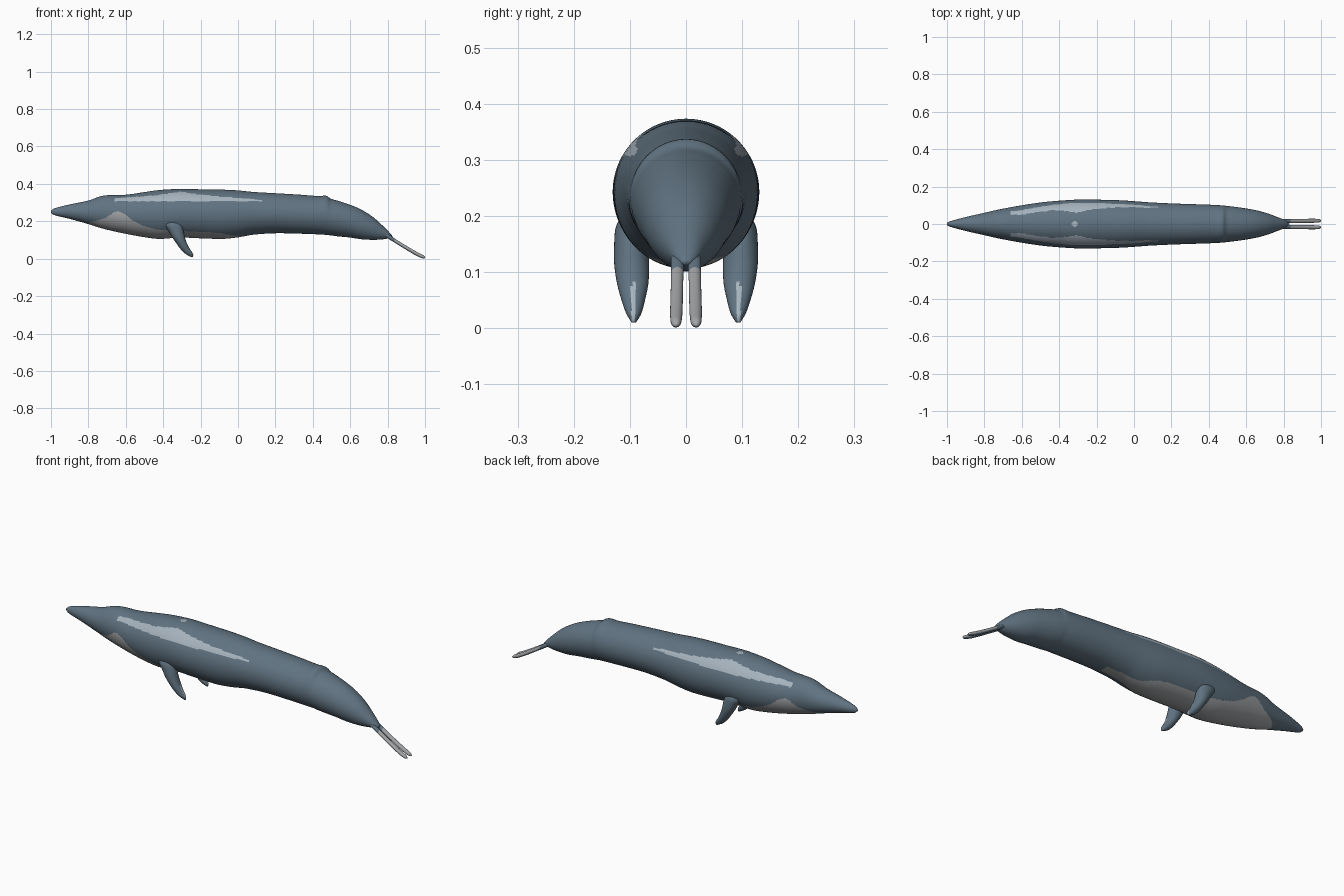
import bpy, bmesh, math
from mathutils import Vector

if "Cube" in bpy.data.objects:
    bpy.data.objects.remove(bpy.data.objects["Cube"])


def material(name, rgb):
    m = bpy.data.materials.new(name)
    m.diffuse_color = (*rgb, 1)
    m.use_nodes = True
    m.node_tree.nodes["Principled BSDF"].inputs["Base Color"].default_value = m.diffuse_color
    return m


SKIN = material("blue_grey_skin", (0.118, 0.172, 0.220))
STRIPE = material("pale_stripe", (0.38, 0.45, 0.51))
BELLY = material("pale_belly", (0.36, 0.37, 0.38))
MATS = [SKIN, STRIPE, BELLY]


def curve(keys, x):
    """Smooth interpolation of rows (x, a, b, ...), returns [a, b, ...]."""
    n = len(keys)
    i = max(k for k in range(n - 1) if keys[k][0] <= x or k == 0)
    k0, k1 = keys[i], keys[i + 1]
    kp, kn = keys[max(i - 1, 0)], keys[min(i + 2, n - 1)]
    h = k1[0] - k0[0]
    t = min(max((x - k0[0]) / h, 0), 1)
    out = []
    for a, b, p, q in zip(k0[1:], k1[1:], kp[1:], kn[1:]):
        m0 = (b - p) / (k1[0] - kp[0]) * h
        m1 = (q - a) / (kn[0] - k0[0]) * h
        out.append((2*t**3 - 3*t*t + 1) * a + (t**3 - 2*t*t + t) * m0
                   + (3*t*t - 2*t**3) * b + (t**3 - t*t) * m1)
    return out


def loft(name, rings, paint):
    """Skin closed rings, cap the ends and colour faces by a rule."""
    bm = bmesh.new()
    vs = [[bm.verts.new(p) for p in r] for r in rings]
    n = len(rings[0])
    for a, b in zip(vs, vs[1:]):
        for j in range(n):
            bm.faces.new((a[j], a[(j + 1) % n], b[(j + 1) % n], b[j]))
    bm.faces.new(vs[0])
    bm.faces.new(vs[-1])
    bmesh.ops.recalc_face_normals(bm, faces=bm.faces[:])
    for f in bm.faces:
        f.smooth = True
        f.material_index = paint(f.calc_center_median(), f.normal)
    me = bpy.data.meshes.new(name)
    bm.to_mesh(me)
    bm.free()
    for m in MATS:
        me.materials.append(m)
    ob = bpy.data.objects.new(name, me)
    bpy.context.collection.objects.link(ob)
    return ob


# Body outline: x, top z, bottom z, half width
BODY = [
    (-1.0, .255, .245, .006), (-.985, .268, .234, .014), (-.9, .290, .213, .037),
    (-.8, .311, .185, .060), (-.72, .337, .160, .078), (-.6, .342, .133, .100),
    (-.5, .356, .115, .115), (-.42, .367, .106, .123), (-.31, .373, .113, .130),
    (-.2, .371, .109, .130), (-.08, .369, .106, .127), (0, .365, .114, .122),
    (.08, .357, .128, .116), (.2, .350, .136, .110), (.32, .343, .134, .106),
    (.43, .335, .130, .102), (.475, .336, .127, .099), (.493, .322, .125, .097),
    (.53, .311, .120, .093), (.6, .288, .113, .083), (.66, .262, .104, .072),
    (.72, .224, .101, .055), (.77, .180, .103, .036), (.81, .140, .110, .019),
    (.825, .122, .114, .006)]
# Upper edge of the pale belly and of the side stripe: x, z
BELLY_EDGE = [(-.82, .18), (-.78, .198), (-.71, .218), (-.65, .252), (-.61, .240),
              (-.55, .198), (-.48, .168), (-.4, .152), (-.25, .147), (-.1, .137),
              (0, .122), (.08, .132), (.18, .138)]
STRIPE_EDGE = [(-.66, .324), (-.5, .334), (-.4, .344), (-.31, .357), (-.24, .348),
               (-.1, .333), (0, .325), (.13, .314)]


def paint_body(c, n):
    if -.82 < c.x < .18 and c.z < curve(BELLY_EDGE, c.x)[0]:
        return 2
    if -.66 < c.x < .13 and .307 < c.z < curve(STRIPE_EDGE, c.x)[0] and abs(c.y) > .05:
        return 1
    if c.z > .3 and math.hypot(c.x + .317, c.y) < .016:   # spot on the back
        return 1
    return 0


rings = []
N, S = 144, 280
for i in range(S + 1):
    x = -1 + 1.825 * i / S
    top, bot, w = curve(BODY, x)
    mid, h = (top + bot) / 2, (top - bot) / 2
    rings.append([Vector((x, w * math.cos(2 * math.pi * j / N),
                          mid + h * math.sin(2 * math.pi * j / N))) for j in range(N)])
loft("body", rings, paint_body)

# Flippers: -z, centre x, centre y, half chord, half thickness
FLIPPER = [(-.205, -.352, .100, .040, .012), (-.18, -.346, .100, .045, .025),
           (-.15, -.332, .098, .040, .030), (-.115, -.318, .097, .034, .031),
           (-.08, -.300, .095, .028, .028), (-.05, -.281, .094, .025, .021),
           (-.025, -.260, .093, .020, .013), (-.01, -.246, .093, .006, .004)]
for side, label in ((-1, "left"), (1, "right")):
    rings = []
    for i in range(49):
        u = -.205 + .195 * i / 48
        x, y, a, b = curve(FLIPPER, u)
        rings.append([Vector((x + a * math.cos(t), side * (y + b * math.sin(t)), -u))
                      for t in (2 * math.pi * j / 32 for j in range(32))])
    # thin pale streak on the trailing edge
    loft(label + "_flipper", rings,
         lambda c, n: 1 if c.z < .085 and n.x > .3 and abs(abs(c.y) - .0945) < .003 else 0)

# Tail flukes: x, centre z, half thickness
FLUKE = [(.775, .135, .010), (.80, .121, .012), (.85, .089, .011), (.90, .058, .011),
         (.95, .029, .011), (.98, .014, .010), (.993, .009, .008), (1.0, .006, .003)]
for side, label in ((-1, "left"), (1, "right")):
    rings = []
    for i in range(41):
        x = .775 + .225 * i / 40
        z, r = curve(FLUKE, x)
        y = .015 + .003 * (x - .8) / .2
        rings.append([Vector((x, side * (y + r * math.cos(t)), max(0, z + r * math.sin(t))))
                      for t in (2 * math.pi * j / 24 for j in range(24))])
    loft(label + "_fluke", rings, lambda c, n: 2 if c.x > .835 and n.z > -.4 else 0)
